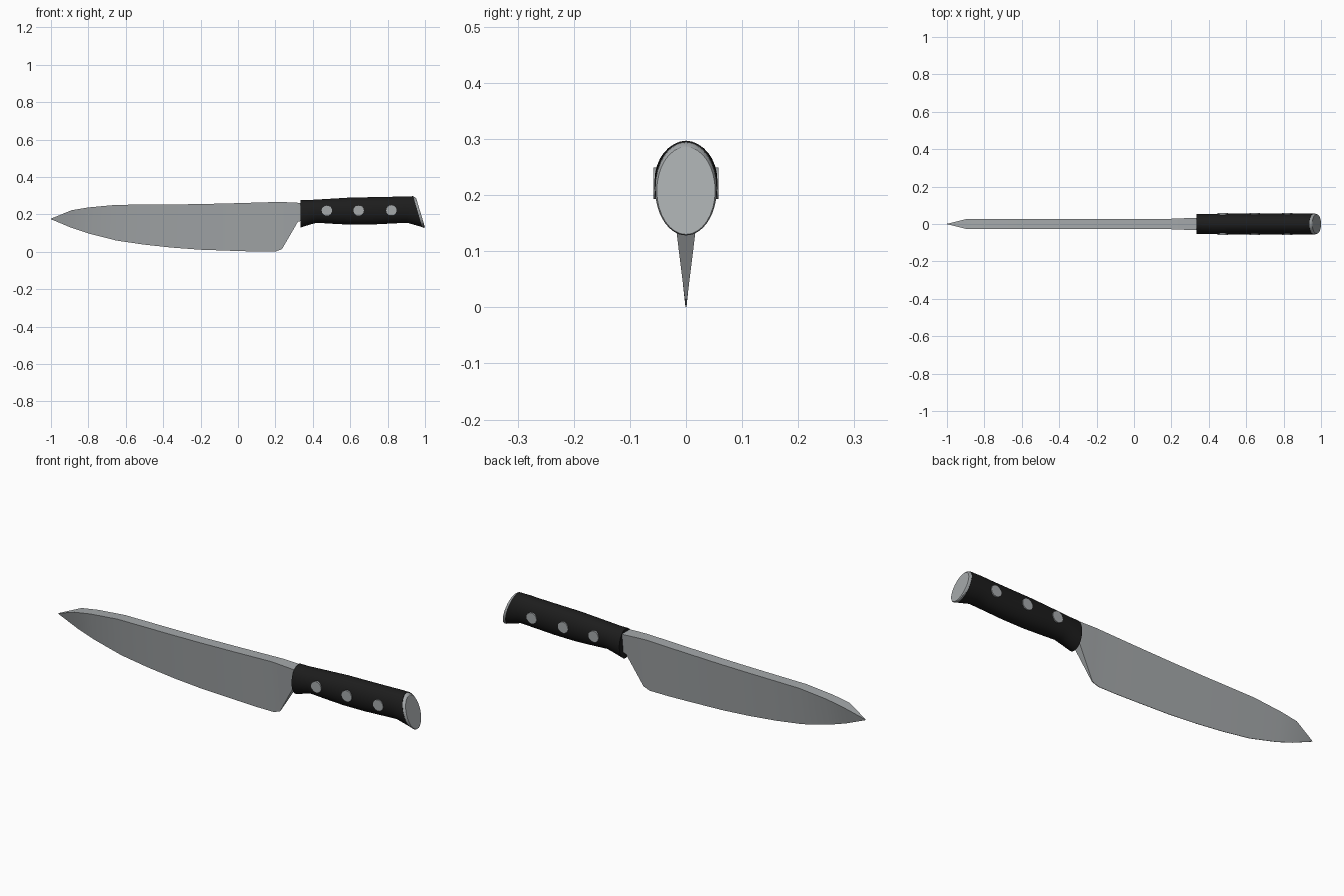
import bpy, bmesh, math

if "Cube" in bpy.data.objects:
    bpy.data.objects.remove(bpy.data.objects["Cube"])

def material(name, rgb):
    m = bpy.data.materials.new(name)
    m.diffuse_color = (*rgb, 1)
    m.use_nodes = True
    m.node_tree.nodes["Principled BSDF"].inputs["Base Color"].default_value = m.diffuse_color
    return m

STEEL = material("steel grey", (0.38, 0.40, 0.41))
BLACK = material("handle black", (0.012, 0.012, 0.012))

def loft(name, rings, mat, angle=30):
    """Skin a list of equal-length closed rings and cap both ends."""
    bm = bmesh.new()
    vs = [[bm.verts.new(p) for p in r] for r in rings]
    n = len(rings[0])
    for a, b in zip(vs, vs[1:]):
        for i in range(n):
            j = (i + 1) % n
            bm.faces.new((a[i], a[j], b[j], b[i]))
    bm.faces.new(vs[0])
    bm.faces.new(vs[-1])
    bmesh.ops.remove_doubles(bm, verts=bm.verts, dist=0.0001)
    bmesh.ops.recalc_face_normals(bm, faces=bm.faces)
    me = bpy.data.meshes.new(name)
    bm.to_mesh(me)
    bm.free()
    me.materials.append(mat)
    ob = bpy.data.objects.new(name, me)
    bpy.context.collection.objects.link(ob)
    bpy.ops.object.select_all(action='DESELECT')
    ob.select_set(True)
    bpy.context.view_layer.objects.active = ob
    bpy.ops.object.shade_smooth_by_angle(angle=math.radians(angle))
    return ob

def oval(xt, zt, xb, zb, w, n=32):
    """Oval ring, leaning from its top point to its bottom point."""
    ring = []
    for i in range(n):
        a = 2 * math.pi * i / n
        c = math.cos(a)
        ring.append(((xt + xb) / 2 + (xt - xb) / 2 * c, w * math.sin(a),
                     (zt + zb) / 2 + (zt - zb) / 2 * c))
    return ring

# blade: wedge sections (x, spine z, edge z, half spine, half edge)
stations = [(-1, .177, .174, .001, .0005), (-.89, .222, .128, .028, .001),
            (-.8, .237, .098, .028, .001), (-.65, .251, .06, .028, .001),
            (-.5, .252, .038, .028, .001), (-.35, .253, .022, .028, .001),
            (-.2, .255, .011, .028, .001), (0, .260, .004, .028, .001),
            (.1, .263, .001, .028, .001), (.2, .266, .001, .028, .001),
            (.235, .266, .014, .03, .002)]
loft("blade", [[(x, -s, t), (x, s, t), (x, e, b), (x, -e, b)]
               for x, t, b, s, e in stations], STEEL)

# bolster: thicker slanted heel running into the handle
loft("bolster", [[(x, -s, t), (x, s, t), (x, e, b), (x, -e, b)]
                 for x, t, b, s, e in [(.235, .266, .014, .03, .002),
                                       (.32, .262, .16, .032, .02),
                                       (.36, .262, .17, .032, .02)]], STEEL)

# handle grip
loft("handle", [oval(*r) for r in [
    (.335, .278, .335, .130, .053), (.38, .277, .38, .144, .054),
    (.42, .279, .42, .155, .054), (.52, .285, .52, .149, .055),
    (.60, .290, .60, .145, .055), (.72, .292, .72, .146, .055),
    (.82, .294, .84, .152, .055), (.88, .296, .905, .155, .056),
    (.937, .297, .985, .132, .056)]], BLACK)

# butt cap
loft("butt_cap", [oval(*r) for r in [
    (.935, .295, .982, .133, .055), (.945, .293, .994, .128, .055),
    (.953, .286, 1.0, .130, .052)]], STEEL)

# rivets, passing through to both sides
for k, x in enumerate((.475, .645, .82)):
    loft(f"rivet_{k + 1}",
         [[(x + .028 * math.cos(a * math.pi / 8), y, .221 + .028 * math.sin(a * math.pi / 8))
           for a in range(16)] for y in (-.058, .058)], STEEL)
